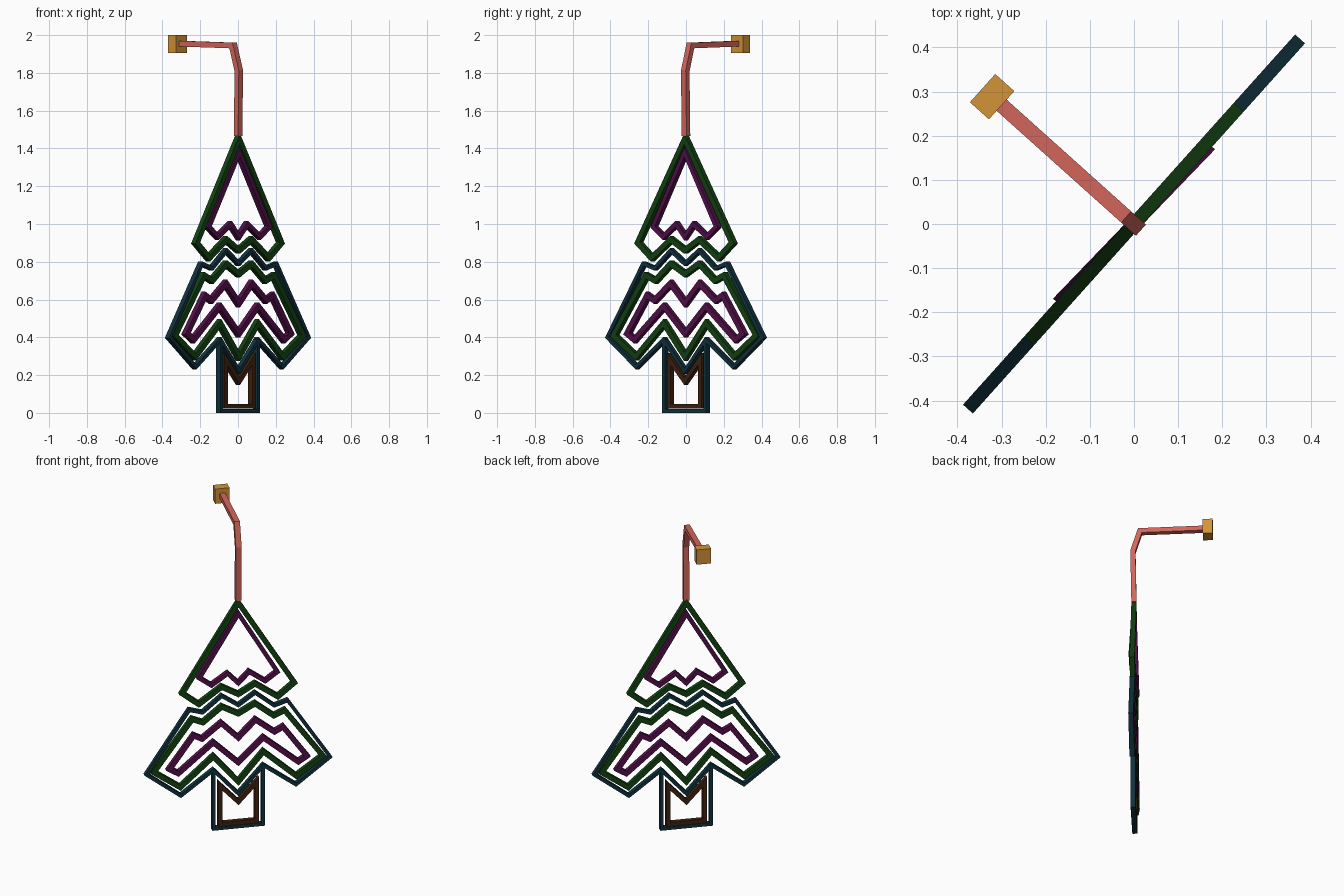
import bpy, bmesh, math
from mathutils import Vector

if "Cube" in bpy.data.objects:
    bpy.data.objects.remove(bpy.data.objects["Cube"])

# The flat tree stands on a slanted plane: U runs along it, N is its normal
ANGLE = math.radians(48.1)
U = Vector((math.cos(ANGLE), math.sin(ANGLE), 0))
N = Vector((-math.sin(ANGLE), math.cos(ANGLE), 0))


def srgb(r, g, b):
    def lin(c):
        c /= 255
        return c / 12.92 if c < 0.04045 else ((c + 0.055) / 1.055) ** 2.4
    return (lin(r), lin(g), lin(b), 1)


def material(name, *rgb):
    m = bpy.data.materials.new(name)
    m.diffuse_color = srgb(*rgb)
    m.use_nodes = True
    m.node_tree.nodes["Principled BSDF"].inputs["Base Color"].default_value = m.diffuse_color
    return m


GREEN = material("dark green", 18, 66, 17)
TEAL = material("dark teal", 16, 50, 62)
PURPLE = material("dark purple", 84, 15, 74)
BROWN = material("dark brown", 62, 33, 15)
PINK = material("coral pink", 212, 102, 92)
GOLD = material("gold", 212, 148, 56)


def place(u, v, z):
    return U * u + N * v + Vector((0, 0, z))


def finish(name, bm, mat):
    bmesh.ops.recalc_face_normals(bm, faces=bm.faces)
    me = bpy.data.meshes.new(name)
    bm.to_mesh(me)
    bm.free()
    me.materials.append(mat)
    ob = bpy.data.objects.new(name, me)
    bpy.context.collection.objects.link(ob)


def miter(pts, i, closed):
    """Mitred offset direction at point i of a 2D path."""
    n = len(pts)
    p = Vector(pts[i])
    a = Vector(pts[i - 1]) if closed or i > 0 else None
    b = Vector(pts[(i + 1) % n]) if closed or i < n - 1 else None
    d1 = (p - a).normalized() if a else (b - p).normalized()
    d2 = (b - p).normalized() if b else d1
    n1, n2 = Vector((-d1.y, d1.x)), Vector((-d2.y, d2.x))
    m = (n1 + n2).normalized()
    return m / max(m.dot(n1), 0.3)


def strip(name, pts, width, depth, mat, to_world, closed=True):
    """Rectangular bar swept along a 2D path, with mitred corners."""
    bm = bmesh.new()
    rings = []
    for i, p in enumerate(pts):
        m = miter(pts, i, closed) * width / 2
        rings.append([bm.verts.new(to_world(p[0] + m.x * s, p[1] + m.y * s, depth / 2 * t))
                      for s, t in ((-1, -1), (1, -1), (1, 1), (-1, 1))])
    n = len(rings)
    for i in range(n if closed else n - 1):
        a, b = rings[i], rings[(i + 1) % n]
        for k in range(4):
            bm.faces.new((a[k], a[(k + 1) % 4], b[(k + 1) % 4], b[k]))
    if not closed:
        bm.faces.new(rings[0])
        bm.faces.new(rings[-1])
    finish(name, bm, mat)


def outline(name, half, width, mat, depth=0.03, twist=0.0):
    """Closed symmetric outline; half runs from top centre to bottom centre."""
    pts = half + [(-u, z) for u, z in reversed(half) if u > 0]
    strip(name, pts, width, depth, mat, lambda u, z, v: place(u, v - u * twist, z))


# Upper tier: green outline with a slightly turned purple outline inside
outline("upper_tier_rim", [(0, 1.45), (.336, .90), (.237, .82), (.10, .918), (0, .86)],
        .030, GREEN)
outline("upper_tier_inner", [(0, 1.38), (.232, .985), (.16, .932), (.064, 1.0), (0, .932)],
        .025, PURPLE, twist=.035)

# Lower tier: three nested outlines
outline("lower_tier_rim", [(0, .79), (.10, .86), (.215, .765), (.295, .79), (.55, .40),
                           (.345, .243), (.15, .388), (0, .22)], .020, TEAL)
outline("lower_tier_middle", [(0, .735), (.10, .79), (.212, .70), (.277, .728), (.507, .41),
                              (.348, .297), (.15, .475), (0, .297)], .030, GREEN)
outline("lower_tier_inner", [(0, .58), (.103, .685), (.217, .595), (.268, .622), (.412, .42),
                             (.36, .387), (.15, .565), (0, .42)], .030, PURPLE)

# Trunk: open teal frame and brown inner outline with a notched top
strip("trunk_rim", [(.147, .39), (.147, .01), (-.147, .01), (-.147, .39)], .020, .03, TEAL,
      lambda u, z, v: place(u, v, z), closed=False)
outline("trunk_inner", [(0, .167), (.11, .285), (.11, .035)], .025, BROWN)

# Bent hanging arm and its end block
strip("hanging_arm", [(0, 1.465), (-.006, 1.81), (.035, 1.945), (.41, 1.955)], .030, .034, PINK,
      lambda v, z, u: place(u, v, z), closed=False)
strip("end_block", [(.403, 1.9525), (.461, 1.9525)], .095, .086, GOLD,
      lambda v, z, u: place(u, v, z), closed=False)
